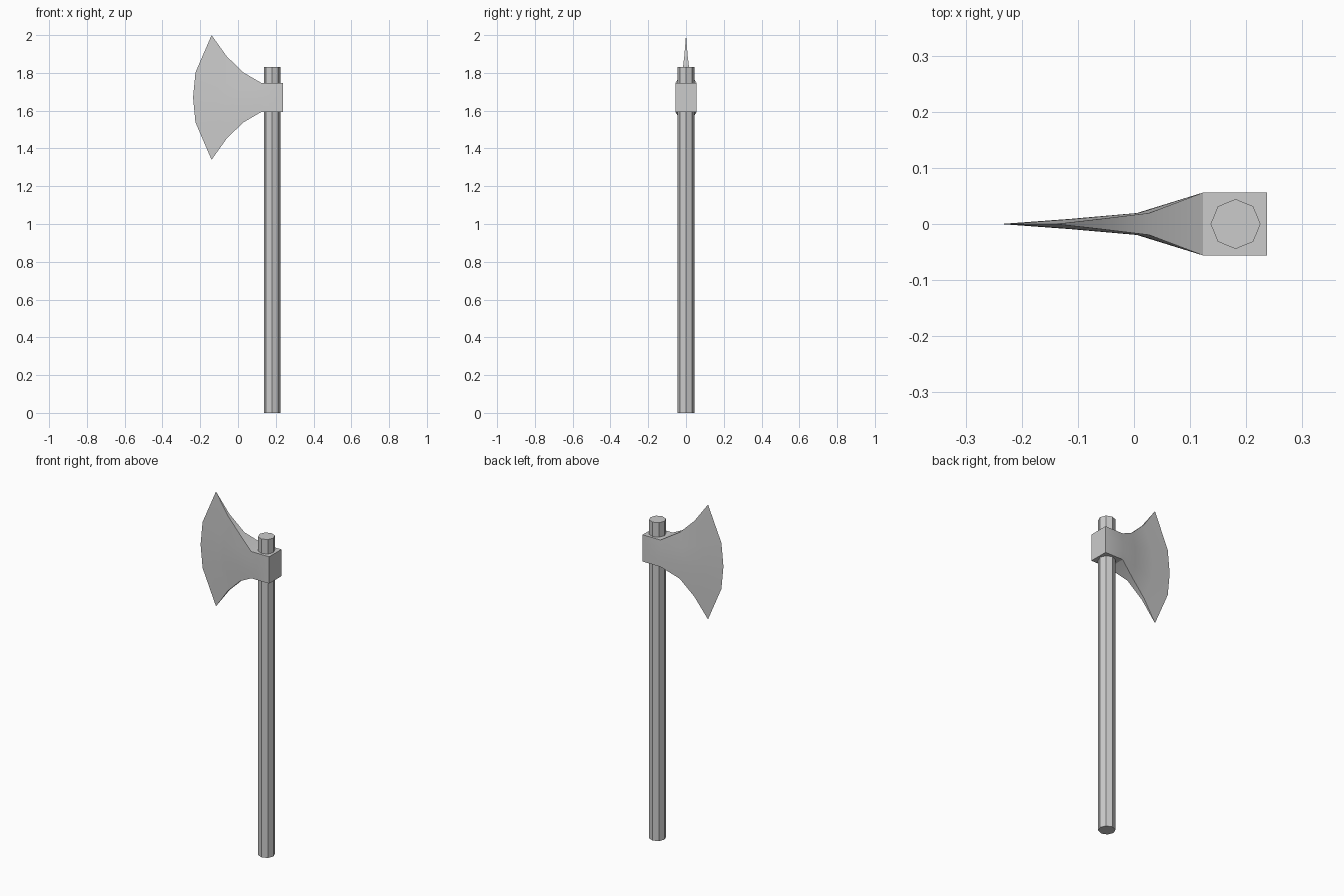
import bpy, bmesh
from math import pi

if "Cube" in bpy.data.objects:
    bpy.data.objects.remove(bpy.data.objects["Cube"])

# Handle: octagonal shaft
bpy.ops.mesh.primitive_cylinder_add(vertices=8, radius=0.0445, depth=1.83,
                                    location=(0.181, 0, 0.915))
bpy.context.object.name = "handle"

# Axe head: columns from socket back to cutting edge
# (x at the tips, forward bulge at mid height, half height, half thickness)
columns = [
    (0.237, 0.0, 0.077, 0.056),
    (0.123, 0.0, 0.077, 0.056),
    (0.027, 0.022, 0.133, 0.0195),
    (-0.060, 0.055, 0.218, 0.009),
    (-0.140, 0.098, 0.330, 0.0),
]
rows = [(-1, 0), (-0.4, 0.87), (0, 1), (0.4, 0.87), (1, 0)]  # height, bulge share
MID_Z = 1.67

bm = bmesh.new()


def side(sign):
    return [[bm.verts.new((x - bulge * b, sign * t, MID_Z + h * f))
             for f, b in rows] for x, bulge, h, t in columns]


front, back = side(-1), side(1)
n, m = len(columns), len(rows)
for g in (front, back):                      # cheeks
    for i in range(n - 1):
        for j in range(m - 1):
            bm.faces.new((g[i][j], g[i + 1][j], g[i + 1][j + 1], g[i][j + 1]))
for j in (0, m - 1):                         # upper and lower strips
    for i in range(n - 1):
        bm.faces.new((front[i][j], front[i + 1][j], back[i + 1][j], back[i][j]))
for j in range(m - 1):                       # back of the socket
    bm.faces.new((front[0][j], front[0][j + 1], back[0][j + 1], back[0][j]))

# Close the sharp cutting edge
bmesh.ops.remove_doubles(bm, verts=bm.verts, dist=1e-5)
bmesh.ops.recalc_face_normals(bm, faces=bm.faces)
mesh = bpy.data.meshes.new("axe_head")
bm.to_mesh(mesh)
bm.free()
head = bpy.data.objects.new("axe_head", mesh)
bpy.context.collection.objects.link(head)

bpy.ops.object.select_all(action='DESELECT')
head.select_set(True)
bpy.context.view_layer.objects.active = head
bpy.ops.object.shade_smooth_by_angle(angle=pi / 6)
